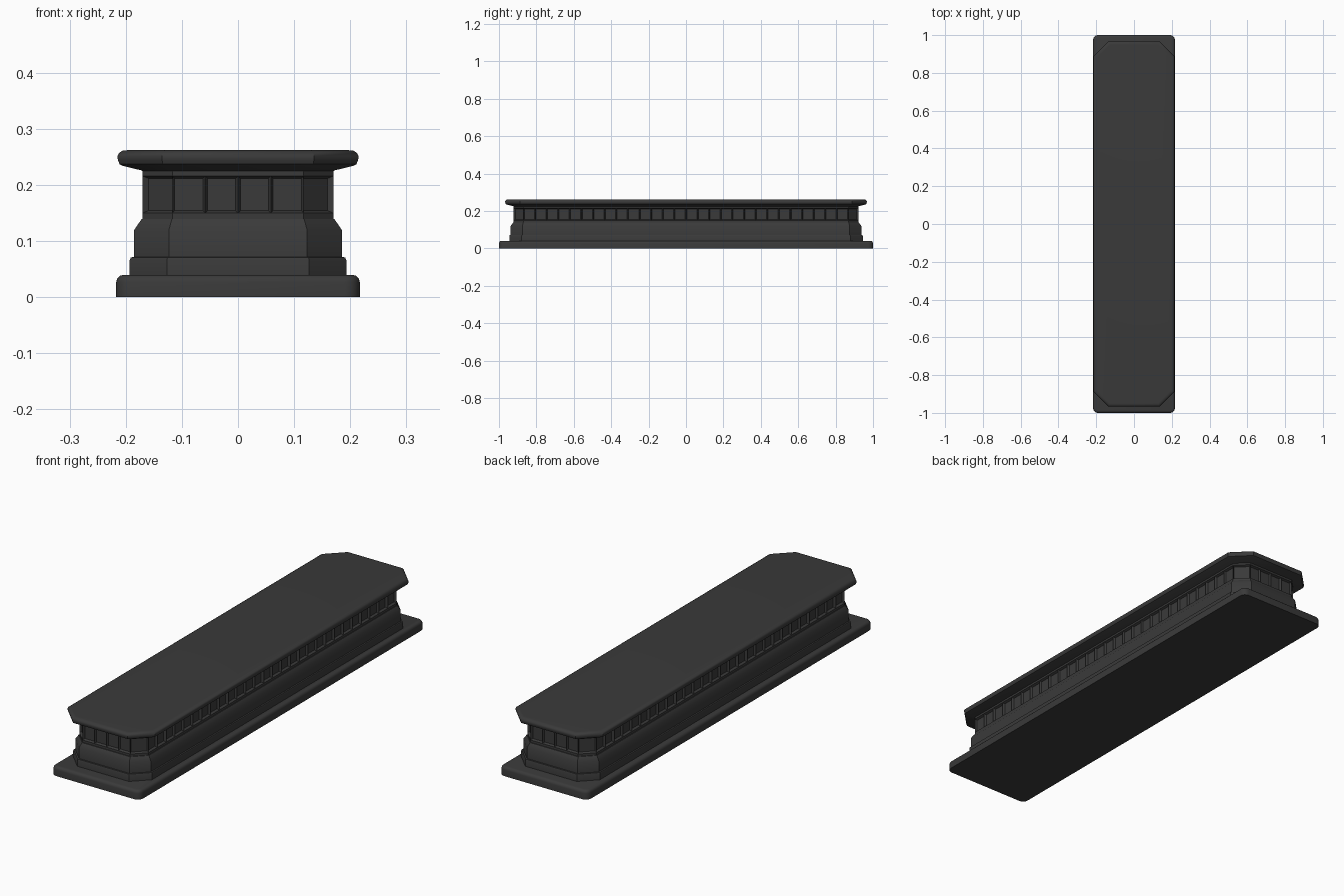
import bpy, bmesh, math
from mathutils import Vector

if "Cube" in bpy.data.objects:
    bpy.data.objects.remove(bpy.data.objects["Cube"])

stone = bpy.data.materials.new("dark_stone")
stone.diffuse_color = (0.042, 0.042, 0.042, 1)
stone.use_nodes = True
stone.node_tree.nodes["Principled BSDF"].inputs["Base Color"].default_value = stone.diffuse_color


def finish(bm, name, angle=35):
    bmesh.ops.remove_doubles(bm, verts=bm.verts, dist=1e-5)
    bmesh.ops.recalc_face_normals(bm, faces=bm.faces)
    mesh = bpy.data.meshes.new(name)
    bm.to_mesh(mesh)
    bm.free()
    mesh.materials.append(stone)
    ob = bpy.data.objects.new(name, mesh)
    bpy.context.collection.objects.link(ob)
    bpy.ops.object.select_all(action='DESELECT')
    ob.select_set(True)
    bpy.context.view_layer.objects.active = ob
    bpy.ops.object.shade_smooth_by_angle(angle=math.radians(angle))
    return ob


def octagon(hx, z):
    """Long rectangle with 45 degree cut corners, offset evenly from the frieze."""
    hy = hx + 0.752
    c = 0.053 + 0.586 * (hx - 0.17)
    pts = [(hx - c, -hy), (hx, -hy + c), (hx, hy - c), (hx - c, hy),
           (c - hx, hy), (-hx, hy - c), (-hx, c - hy), (c - hx, -hy)]
    return [Vector((x, y, z)) for x, y in pts]


def loft(name, profile):
    """Stack octagons along a (half width, height) profile and cap both ends."""
    bm = bmesh.new()
    rings = [[bm.verts.new(p) for p in octagon(hx, z)] for hx, z in profile]
    for a, b in zip(rings, rings[1:]):
        for i in range(8):
            j = (i + 1) % 8
            bm.faces.new((a[i], a[j], b[j], b[i]))
    bm.faces.new(rings[0][::-1])
    bm.faces.new(rings[-1])
    return finish(bm, name)


# ground slab with rounded corners and a rounded top edge
bm = bmesh.new()
bmesh.ops.create_cube(bm, size=1)
for v in bm.verts:
    v.co = Vector((v.co.x * 0.434, v.co.y * 2, (v.co.z + 0.5) * 0.04))
upright = [e for e in bm.edges if abs(e.verts[0].co.z - e.verts[1].co.z) > 0.01]
bmesh.ops.bevel(bm, geom=upright, offset=0.026, segments=4, profile=0.5, affect='EDGES')
rim = [e for e in bm.edges if all(v.co.z > 0.039 for v in e.verts)]
bmesh.ops.bevel(bm, geom=rim, offset=0.013, segments=3, profile=0.5, affect='EDGES')
finish(bm, "ground_slab")

# lower plinth step and sloped moulding
loft("plinth_step", [(0.193, 0.038), (0.193, 0.066), (0.191, 0.071), (0.183, 0.072)])
loft("sloped_moulding", [(0.185, 0.070), (0.185, 0.120), (0.172, 0.139), (0.169, 0.140)])

# frieze wall with a row of tapered square recesses on every side
bm = bmesh.new()
levels = [0.138, 0.150, 0.216, 0.230]
corners = octagon(0.17, 0)
cells = []
for i in range(8):
    a, b = corners[i], corners[(i + 1) % 8]
    n = max(1, round((b - a).length / 0.062))
    for k in range(n):
        p, q = a.lerp(b, k / n), a.lerp(b, (k + 1) / n)
        for z0, z1 in zip(levels, levels[1:]):
            up0, up1 = Vector((0, 0, z0)), Vector((0, 0, z1))
            f = bm.faces.new([bm.verts.new(v) for v in (p + up0, q + up0, q + up1, p + up1)])
            if z0 == levels[1]:
                cells.append(f)
bmesh.ops.inset_individual(bm, faces=cells, thickness=0.0135)
bmesh.ops.inset_individual(bm, faces=cells, thickness=0.006, depth=-0.010)
finish(bm, "recessed_frieze", 20)

# overhanging top slab
loft("top_slab", [(0.168, 0.224), (0.172, 0.226), (0.205, 0.234), (0.211, 0.237),
                  (0.214, 0.244), (0.215, 0.251), (0.212, 0.257),
                  (0.206, 0.261), (0.197, 0.262)])
